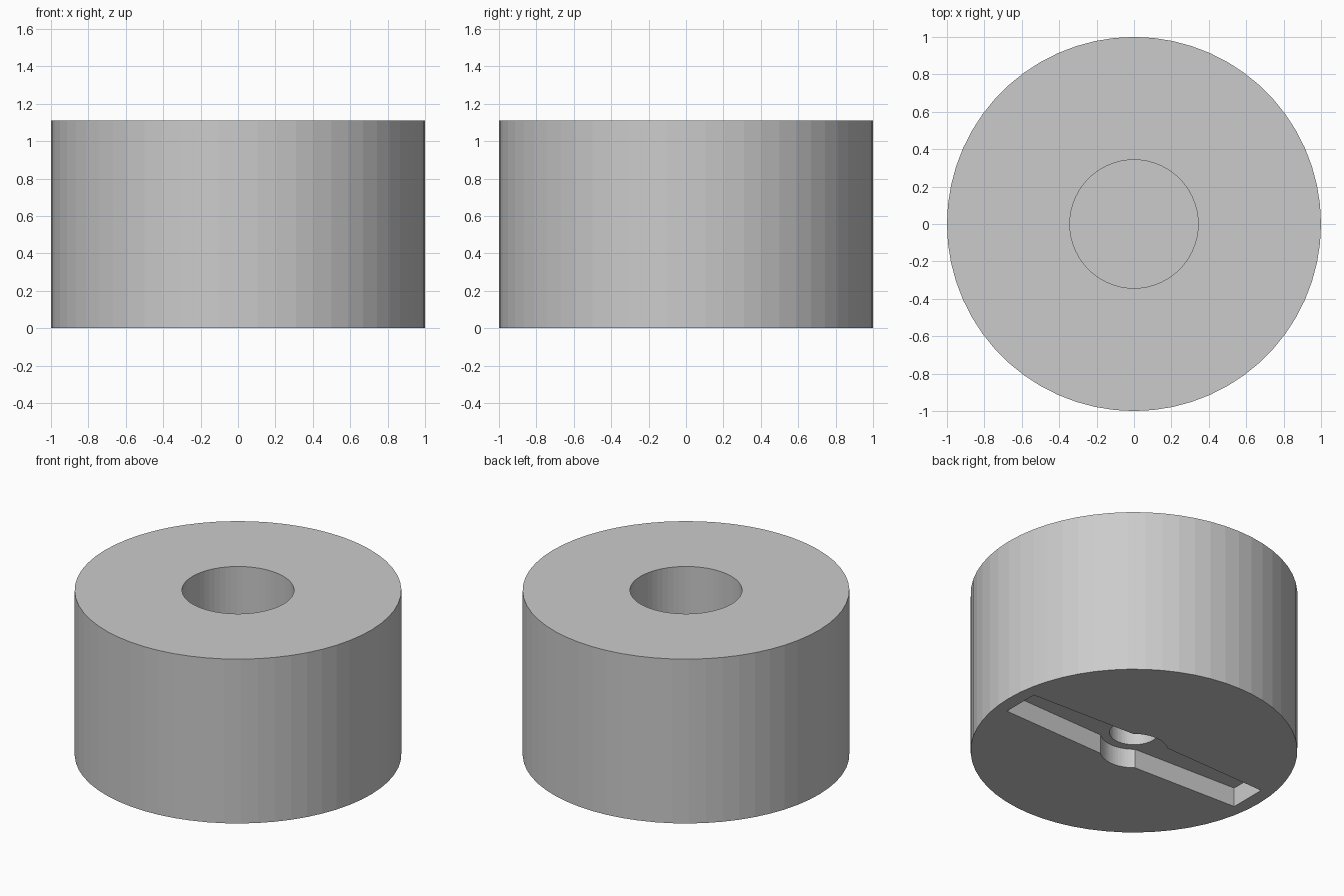
import bpy
import bmesh
from math import cos, sin, tau

cube = bpy.data.objects.get("Cube")
if cube:
    bpy.data.objects.remove(cube, do_unlink=True)

RADIUS, HEIGHT = 1.0, 1.11
SLOT_DEPTH = 0.13
SIDES = 60

grey = bpy.data.materials.new("plain grey")
grey.use_nodes = True
grey.diffuse_color = (0.6, 0.6, 0.6, 1)
grey.node_tree.nodes["Principled BSDF"].inputs["Base Color"].default_value = (0.6, 0.6, 0.6, 1)


def circle(radius):
    return [(radius * cos(tau * i / SIDES), radius * sin(tau * i / SIDES)) for i in range(SIDES)]


def prism(name, outline, bottom, top):
    """Extrude a counter-clockwise outline between two heights."""
    bm = bmesh.new()
    base = bm.faces.new([bm.verts.new((x, y, bottom)) for x, y in outline])
    raised = bmesh.ops.extrude_face_region(bm, geom=[base], use_keep_orig=True)["geom"]
    for v in raised:
        if isinstance(v, bmesh.types.BMVert):
            v.co.z = top
    bmesh.ops.recalc_face_normals(bm, faces=bm.faces)
    mesh = bpy.data.meshes.new(name)
    bm.to_mesh(mesh)
    bm.free()
    mesh.materials.append(grey)
    obj = bpy.data.objects.new(name, mesh)
    bpy.context.collection.objects.link(obj)
    return obj


def cut(target, cutter):
    """Subtract a cutter for good and discard it."""
    cutter.hide_render = True
    mod = target.modifiers.new(cutter.name, "BOOLEAN")
    mod.operation = "DIFFERENCE"
    mod.solver = "EXACT"
    mod.object = cutter
    bpy.context.view_layer.objects.active = target
    bpy.ops.object.modifier_apply(modifier=mod.name)
    bpy.data.objects.remove(cutter, do_unlink=True)


# Solid round body
body = prism("round_body", circle(RADIUS), 0, HEIGHT)

# Wide blind bore in the top
cut(body, prism("top_bore", circle(0.343), 0.4, HEIGHT + 0.1))

# Two-armed slot underneath, slightly narrower at its ends
end, tip, middle = 0.908, 0.128, 0.16
arms = [(-end, -tip), (0, -middle), (end, -tip), (end, tip), (0, middle), (-end, tip)]
cut(body, prism("arm_slot", arms, -0.1, SLOT_DEPTH))

# Round hub pocket in the middle of the slot, and the small hole above it
cut(body, prism("hub_pocket", circle(0.207), -0.1, SLOT_DEPTH))
cut(body, prism("screw_hole", circle(0.15), -0.1, 0.36))
